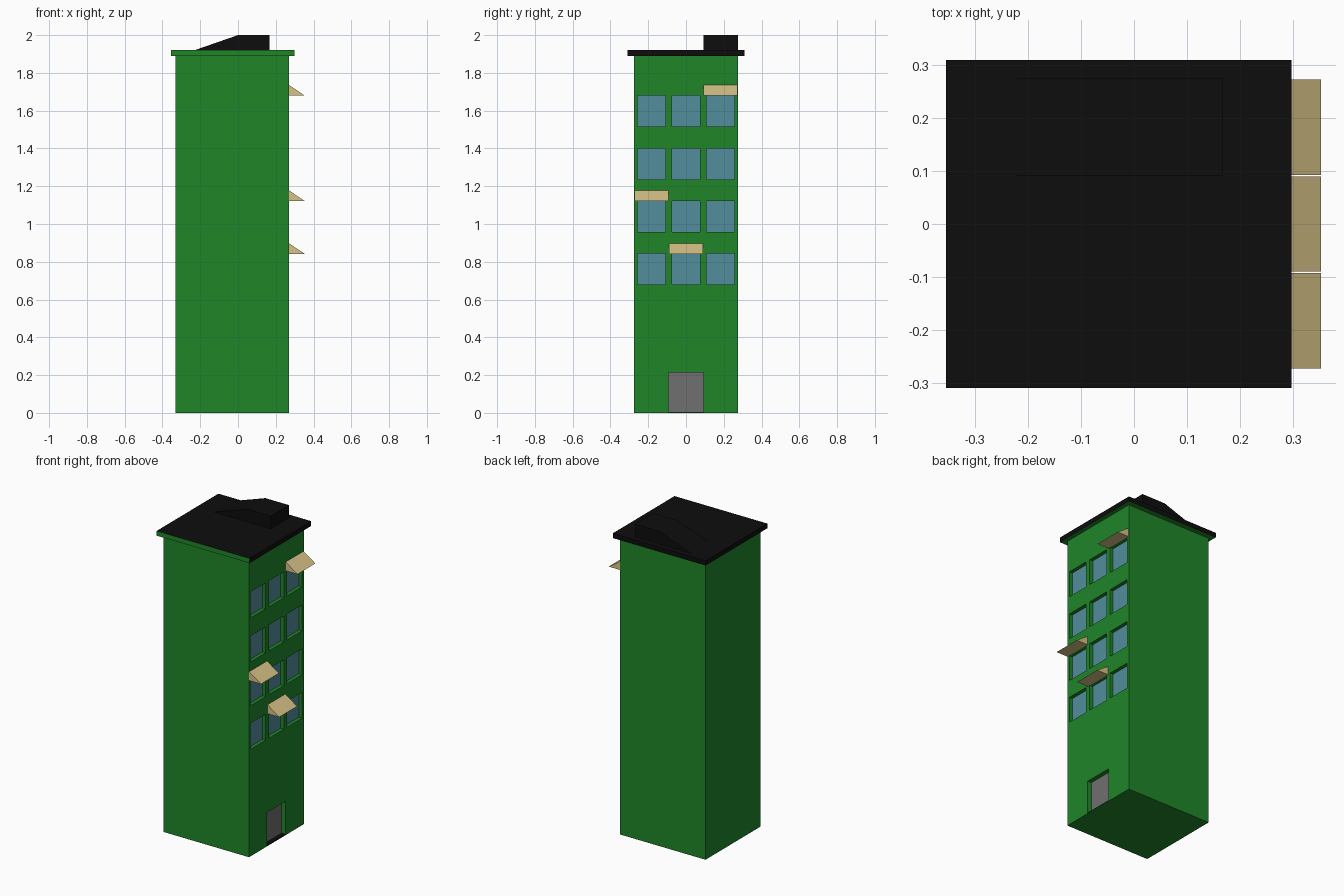
import bpy, bmesh

if "Cube" in bpy.data.objects:
    bpy.data.objects.remove(bpy.data.objects["Cube"])


def material(name, rgb):
    m = bpy.data.materials.new(name)
    m.diffuse_color = (*rgb, 1)
    m.use_nodes = True
    m.node_tree.nodes["Principled BSDF"].inputs["Base Color"].default_value = m.diffuse_color
    return m


GREEN = material("green_wall", (0.014, 0.235, 0.022))
BLACK = material("black_roof", (0.004, 0.004, 0.004))
GLASS = material("blue_glass", (0.085, 0.27, 0.33))
GREY = material("grey_door", (0.16, 0.16, 0.16))
TAN = material("tan_awning", (0.68, 0.54, 0.24))


def prism(name, profile, y0, y1, mat):
    """Extrude an (x, z) profile from y0 to y1."""
    bm = bmesh.new()
    face = bm.faces.new([bm.verts.new((x, y0, z)) for x, z in profile])
    ext = bmesh.ops.extrude_face_region(bm, geom=[face])
    verts = [v for v in ext["geom"] if isinstance(v, bmesh.types.BMVert)]
    bmesh.ops.translate(bm, verts=verts, vec=(0, y1 - y0, 0))
    bmesh.ops.recalc_face_normals(bm, faces=bm.faces)
    me = bpy.data.meshes.new(name)
    bm.to_mesh(me)
    bm.free()
    me.materials.append(mat)
    ob = bpy.data.objects.new(name, me)
    bpy.context.collection.objects.link(ob)
    return ob


def box(name, x, y, z, mat):
    return prism(name, [(x[0], z[0]), (x[1], z[0]), (x[1], z[1]), (x[0], z[1])], *y, mat)


WALL = 0.27  # x of the windowed wall
body = box("building_body", (-0.33, WALL), (-0.275, 0.275), (0, 1.89), GREEN)


def recess(name, y, z, depth, mat):
    """Cut an opening in the wall and set a panel at its back."""
    cutter = box(name + "_cutter", (WALL - depth, WALL + 0.05), y, z, GREEN)
    cutter.hide_render = True
    cutter.hide_set(True)
    mod = body.modifiers.new(name, "BOOLEAN")
    mod.operation, mod.solver, mod.object = "DIFFERENCE", "EXACT", cutter
    box(name, (WALL - depth - 0.005, WALL - depth + 0.002), y, z, mat)


# Windows, four floors of three
for row, z in enumerate((0.68, 0.957, 1.235, 1.515)):
    for col, y in enumerate((-0.183, 0, 0.183)):
        recess(f"window_{row}_{col}", (y - 0.075, y + 0.075), (z, z + 0.165), 0.025, GLASS)

# Door
recess("door", (-0.093, 0.093), (0.004, 0.215), 0.03, GREY)
box("door_sill", (WALL - 0.03, WALL), (-0.093, 0.093), (0.002, 0.006), BLACK)

# Awnings over three of the windows
for i, (y, z) in enumerate(((0, 0.842), (-0.183, 1.122), (0.183, 1.68))):
    prism(f"awning_{i}", [(WALL, z), (0.353, z), (WALL, z + 0.056)], y - 0.09, y + 0.09, TAN)

# Roof slab, green on its front edge and underside
slab = box("roof_slab", (-0.355, 0.298), (-0.31, 0.31), (1.89, 1.92), BLACK)
slab.data.materials.append(GREEN)
for f in slab.data.polygons:
    if f.normal.y < -0.9 or f.normal.z < -0.9:
        f.material_index = 1

# Roof stair hut with a sloped end
prism("roof_hut", [(-0.23, 1.92), (0.167, 1.92), (0.167, 2.0), (0, 2.0)], 0.092, 0.275, BLACK)
